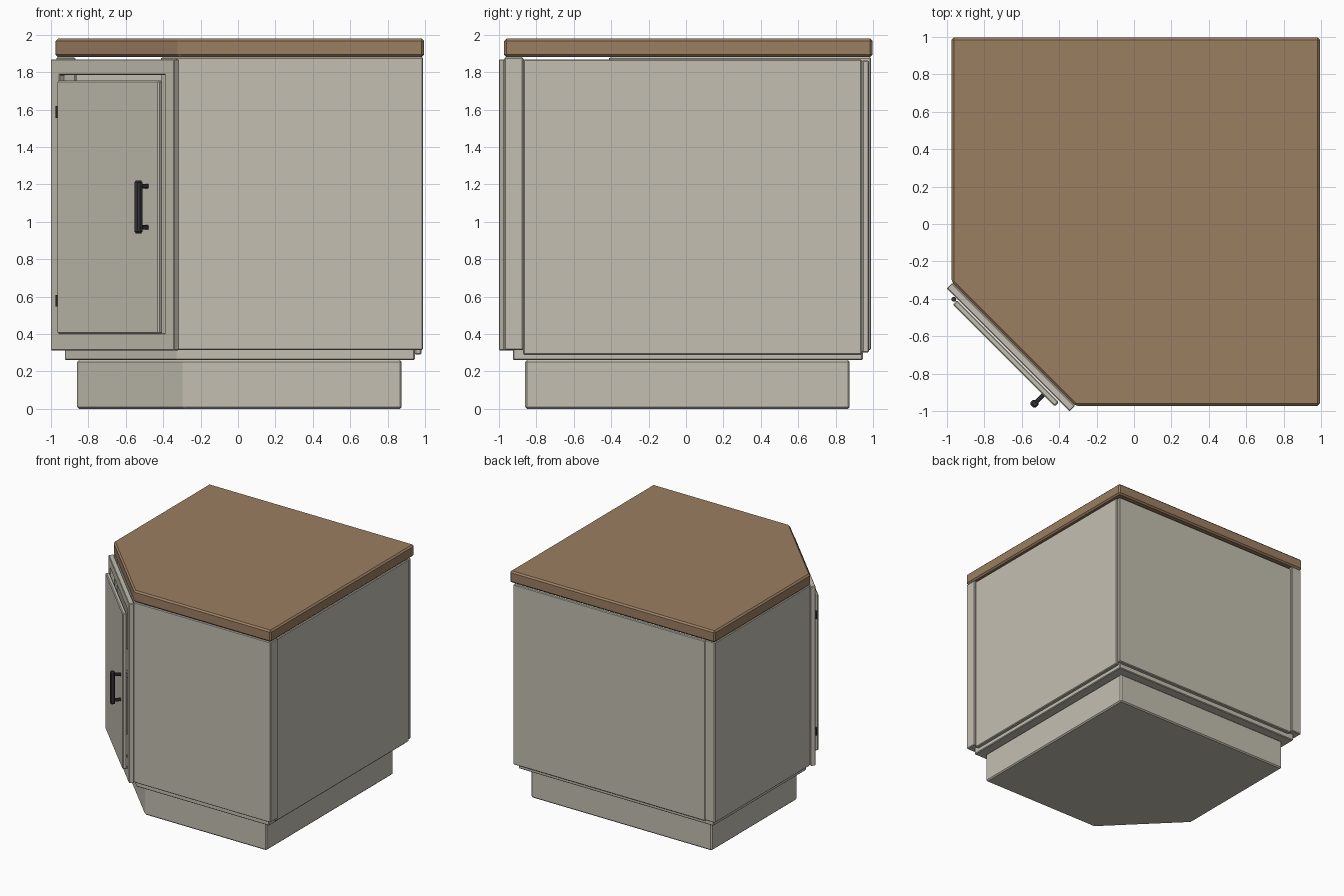
import bpy, bmesh, math
from mathutils import Matrix, Vector

if "Cube" in bpy.data.objects:
    bpy.data.objects.remove(bpy.data.objects["Cube"])


def material(name, rgb):
    m = bpy.data.materials.new(name)
    m.diffuse_color = (*rgb, 1)
    m.use_nodes = True
    m.node_tree.nodes["Principled BSDF"].inputs["Base Color"].default_value = m.diffuse_color
    return m


PAINT = material("cream_paint", (0.55, 0.52, 0.44))
WOOD = material("brown_worktop", (0.33, 0.21, 0.12))
DARK = material("dark_metal", (0.035, 0.035, 0.04))

# Local axes of the diagonal front: x along the face, y outward, z up
R = math.sqrt(0.5)
DIAGONAL = Matrix(((R, -R, 0, 0), (-R, -R, 0, 0), (0, 0, 1, 0), (0, 0, 0, 1)))


def prism(name, outline, z0, z1, mat, bevel=0.006, matrix=None):
    """Extrude a plan outline between two heights and chamfer its edges."""
    bm = bmesh.new()
    f = bm.faces.new([bm.verts.new((x, y, z0)) for x, y in outline])
    ext = bmesh.ops.extrude_face_region(bm, geom=[f])
    top = [v for v in ext["geom"] if isinstance(v, bmesh.types.BMVert)]
    bmesh.ops.translate(bm, vec=(0, 0, z1 - z0), verts=top)
    return finish(name, bm, mat, bevel, matrix)


def finish(name, bm, mat, bevel, matrix=None):
    if matrix:
        bm.transform(matrix)
    bmesh.ops.recalc_face_normals(bm, faces=bm.faces)
    me = bpy.data.meshes.new(name)
    bm.to_mesh(me)
    bm.free()
    ob = bpy.data.objects.new(name, me)
    bpy.context.collection.objects.link(ob)
    me.materials.append(mat)
    if bevel:
        mod = ob.modifiers.new("chamfer", "BEVEL")
        mod.width = bevel
        mod.segments = 1
    return ob


def rect(x0, x1, y0, y1):
    return [(x0, y0), (x1, y0), (x1, y1), (x0, y1)]


def corner_plan(lo, hi, cut):
    """Square with its front left corner cut along x + y = cut."""
    return [(cut - lo, lo), (hi, lo), (hi, hi), (lo, hi), (lo, cut - lo)]


def shifted(plan, dx, dy):
    return [(x + dx, y + dy) for x, y in plan]


# Worktop, cabinet floor, plinth and inner shelf
prism("worktop", shifted(corner_plan(-0.985, 0.985, -1.31), 0.01, 0.013), 1.88, 1.98, WOOD, 0.013)
prism("cabinet_floor", corner_plan(-0.925, 0.945, -1.25), 0.26, 0.32, PAINT)
prism("plinth", corner_plan(-0.86, 0.875, -1.15), 0, 0.26, PAINT, 0.01)
prism("inner_shelf", corner_plan(-0.865, 0.94, -1.26), 1.02, 1.07, PAINT)

# Front and left side panels, mitred to the diagonal
front = [(-0.315, -0.97), (0.99, -0.97), (0.99, -0.87), (-0.415, -0.87)]
prism("front_panel", front, 0.315, 1.88, PAINT)
prism("left_panel", [(y, x) for x, y in front], 0.315, 1.88, PAINT)

# Thinner panels closing the two wall sides
prism("right_panel", rect(0.945, 0.98, -0.87, 0.94), 0.29, 1.868, PAINT)
prism("back_panel", rect(-0.87, 0.975, 0.942, 0.978), 0.30, 1.862, PAINT)

# Face frame on the diagonal, with a door opening
bm = bmesh.new()
outer = [(-0.465, 0.312), (0.465, 0.312), (0.465, 1.868), (-0.465, 1.868)]
inner = [(-0.40, 0.405), (0.40, 0.405), (0.40, 1.785), (-0.40, 1.785)]
rings = [[bm.verts.new((u, n, z)) for u, z in loop]
         for n, loop in ((0.911, outer), (0.951, outer), (0.951, inner), (0.911, inner))]
for a, b in zip(rings, rings[1:] + rings[:1]):
    for i in range(4):
        j = (i + 1) % 4
        bm.faces.new((a[i], a[j], b[j], b[i]))
finish("face_frame", bm, PAINT, 0.004, DIAGONAL)

# Door slab standing just proud of the frame
prism("door", rect(-0.38, 0.39, 0.957, 0.990), 0.402, 1.755, PAINT, 0.007, DIAGONAL)

# Hinge barrels
for label, z in (("lower", 0.577), ("upper", 1.587)):
    bm = bmesh.new()
    bmesh.ops.create_cone(bm, cap_ends=True, segments=10, radius1=0.013, radius2=0.013,
                          depth=0.062, matrix=Matrix.Translation((-0.396, 0.966, z)))
    finish(label + "_hinge", bm, DARK, 0, DIAGONAL)

# Handle grip and its two posts
prism("handle_grip", rect(0.283, 0.323, 1.037, 1.074), 0.938, 1.22, DARK, 0.009, DIAGONAL)
for label, z in (("lower", 0.97), ("upper", 1.19)):
    prism(label + "_handle_post", rect(0.292, 0.314, 0.985, 1.045), z - 0.012, z + 0.012,
          DARK, 0.004, DIAGONAL)
